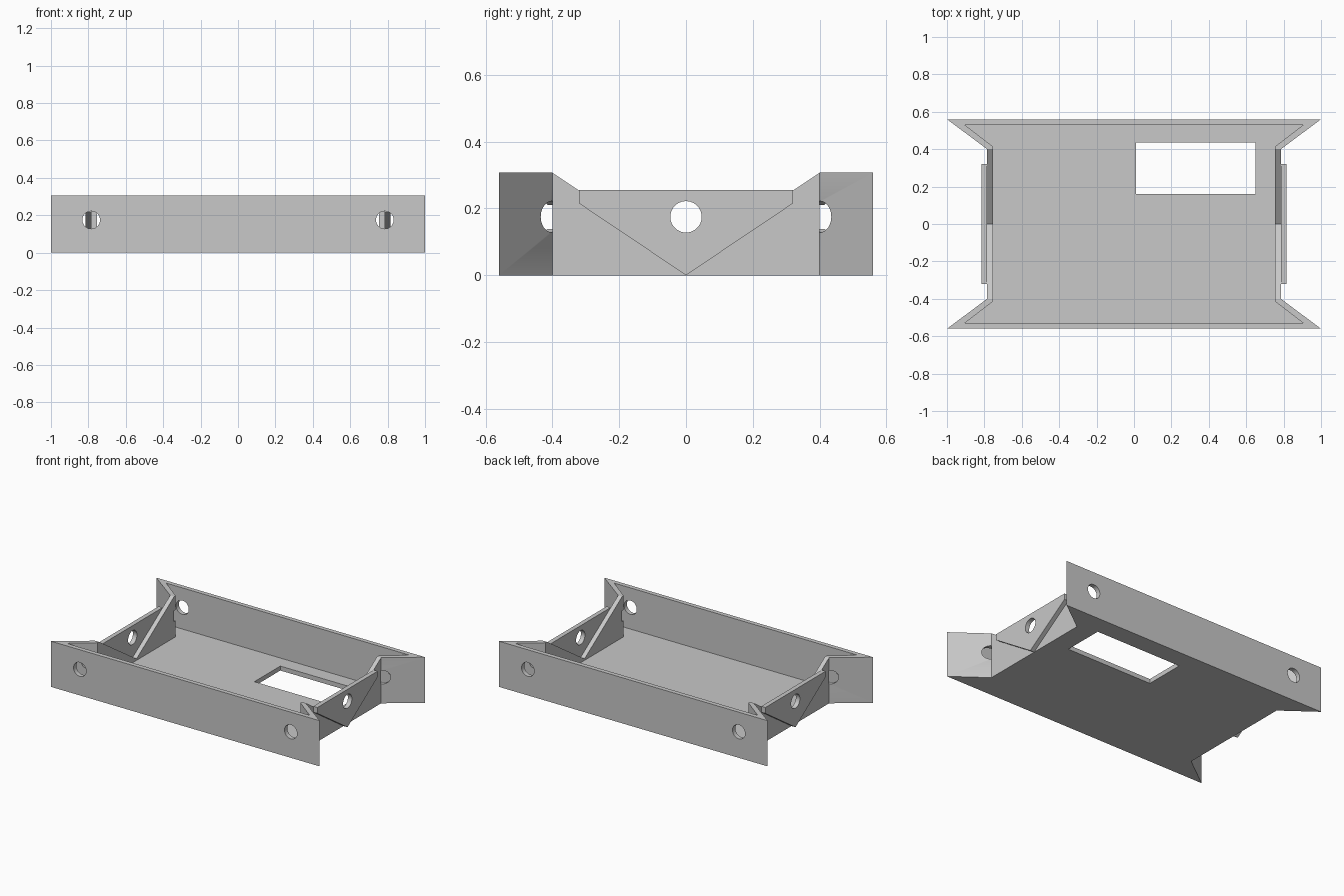
import bpy
import bmesh
from mathutils import Vector

cube = bpy.data.objects.get("Cube")
if cube:
    bpy.data.objects.remove(cube, do_unlink=True)

grey = bpy.data.materials.new("light grey")
grey.use_nodes = True
grey.diffuse_color = (0.58, 0.58, 0.58, 1)
grey.node_tree.nodes["Principled BSDF"].inputs["Base Color"].default_value = grey.diffuse_color

HEIGHT, FLOOR = 0.307, 0.03
HOLE_Z, HOLE_R = 0.175, 0.047
WALL_X, PLATE_X = 0.785, 0.815
SLOPE = 0.667


def prism(name, points, offset):
    """Extrude a flat outline of 3D points along an offset."""
    bm = bmesh.new()
    face = bm.faces.new([bm.verts.new(p) for p in points])
    new = bmesh.ops.extrude_face_region(bm, geom=[face])["geom"]
    bmesh.ops.translate(bm, vec=Vector(offset),
                        verts=[v for v in new if isinstance(v, bmesh.types.BMVert)])
    bmesh.ops.recalc_face_normals(bm, faces=bm.faces)
    mesh = bpy.data.meshes.new(name)
    bm.to_mesh(mesh)
    bm.free()
    mesh.materials.append(grey)
    obj = bpy.data.objects.new(name, mesh)
    bpy.context.collection.objects.link(obj)
    return obj


def rod(name, start, end):
    """Round hole cutter between two points."""
    start, end = Vector(start), Vector(end)
    bpy.ops.mesh.primitive_cylinder_add(vertices=40, radius=HOLE_R,
                                        depth=(end - start).length,
                                        location=(start + end) / 2)
    obj = bpy.context.object
    obj.name = name
    obj.rotation_euler = (end - start).to_track_quat("Z", "Y").to_euler()
    obj.data.materials.append(grey)
    return obj


def activate(obj):
    bpy.ops.object.select_all(action="DESELECT")
    obj.select_set(True)
    bpy.context.view_layer.objects.active = obj


def cut(obj, cutter):
    cutter.hide_render = True
    mod = obj.modifiers.new("cut", "BOOLEAN")
    mod.operation, mod.solver, mod.object = "DIFFERENCE", "EXACT", cutter
    activate(obj)
    bpy.ops.object.modifier_apply(modifier=mod.name)
    bpy.data.objects.remove(cutter, do_unlink=True)


def outline(tip, neck, z):
    """Mirror a flared corner into a full tray outline."""
    (tx, ty), (nx, ny) = tip, neck
    right = [(tx, -ty), (nx, -ny), (nx, ny), (tx, ty)]
    return [(x, y, z) for x, y in right] + [(-x, y, z) for x, y in reversed(right)]


# Tray with flared corners
tray = prism("tray", outline((1, 0.56), (WALL_X, 0.4), 0), (0, 0, HEIGHT))
cut(tray, prism("tray_hollow", outline((0.905, 0.53), (0.755, 0.415), FLOOR), (0, 0, 0.5)))

# Rectangular floor opening
x0, x1, y0, y1 = 0.01, 0.65, 0.16, 0.435
cut(tray, prism("floor_opening", [(x0, y0, -0.1), (x1, y0, -0.1), (x1, y1, -0.1), (x0, y1, -0.1)],
                (0, 0, 0.2)))

for side, label in ((1, "left"), (-1, "right")):
    # V-shaped notch in the end wall
    low = HEIGHT - 0.4 * SLOPE
    top = low + 0.45 * SLOPE
    cut(tray, prism("notch", [(side * 0.7, 0, low), (side * 0.7, 0.45, top),
                              (side * 0.7, -0.45, top)], (side * 0.13, 0, 0)))
    # Screw holes in the long walls, reaching into the flared corners
    for end in (1, -1):
        cut(tray, rod("screw_hole", (side * WALL_X, end * 0.4, HOLE_Z),
                      (side * WALL_X, end * 0.7, HOLE_Z)))
    # Offset end plate with its own hole
    profile = [(0, 0), (0.32, 0.215), (0.32, 0.255), (-0.32, 0.255), (-0.32, 0.215)]
    plate = prism(label + "_end_plate", [(side * WALL_X, y, z) for y, z in profile],
                  (side * (PLATE_X - WALL_X), 0, 0))
    cut(plate, rod("plate_hole", (side * 0.7, 0, HOLE_Z), (side * 0.9, 0, HOLE_Z)))
    activate(plate)
    bpy.ops.object.shade_smooth_by_angle()

activate(tray)
bpy.ops.object.shade_smooth_by_angle()
